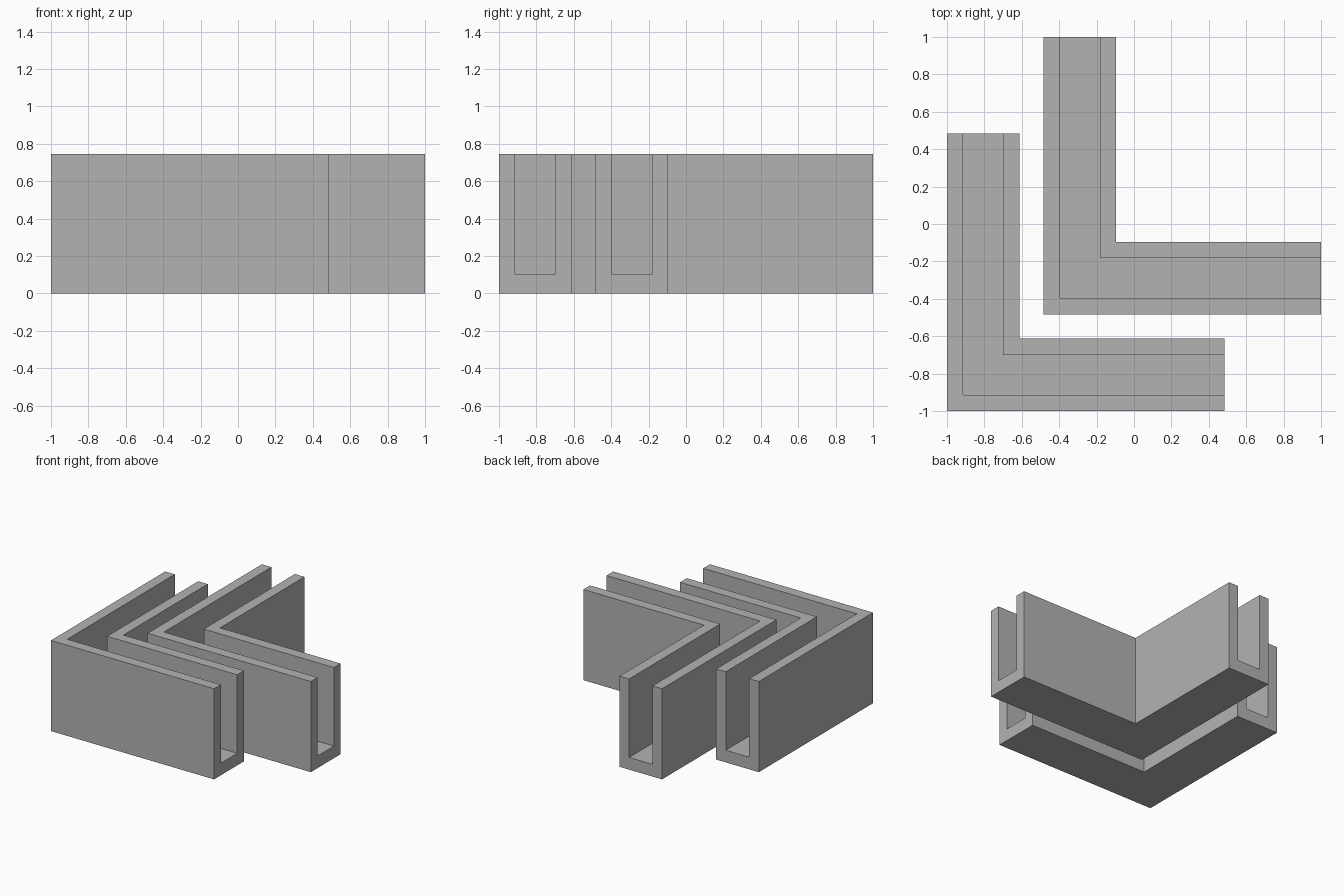
import bpy
import bmesh

WIDTH, WALL, FLOOR, HEIGHT, LENGTH = 0.387, 0.087, 0.1, 0.745, 1.483

cube = bpy.data.objects.get("Cube")
if cube:
    bpy.data.objects.remove(cube, do_unlink=True)

grey = bpy.data.materials.new("plain grey")
grey.use_nodes = True
colour = (0.45, 0.45, 0.45, 1)
grey.diffuse_color = colour
grey.node_tree.nodes["Principled BSDF"].inputs["Base Color"].default_value = colour

# U-shaped channel section: distance from the outer wall, height
section = [(0, 0), (WIDTH, 0), (WIDTH, HEIGHT), (WIDTH - WALL, HEIGHT),
           (WIDTH - WALL, FLOOR), (WALL, FLOOR), (WALL, HEIGHT), (0, HEIGHT)]


def corner_channel(name, corner):
    """Sweep the section along a mitred right-angle path."""
    bm = bmesh.new()
    end = corner + LENGTH
    back = [bm.verts.new((corner + d, end, z)) for d, z in section]
    mitre = [bm.verts.new((corner + d, corner + d, z)) for d, z in section]
    side = [bm.verts.new((end, corner + d, z)) for d, z in section]
    for a, b in ((back, mitre), (mitre, side)):
        for i in range(len(section)):
            j = (i + 1) % len(section)
            bm.faces.new((a[i], a[j], b[j], b[i]))
    # open-topped end caps
    bm.faces.new(back)
    bm.faces.new(side)
    bmesh.ops.recalc_face_normals(bm, faces=bm.faces)
    mesh = bpy.data.meshes.new(name)
    bm.to_mesh(mesh)
    bm.free()
    mesh.materials.append(grey)
    bpy.context.collection.objects.link(bpy.data.objects.new(name, mesh))


corner_channel("front_corner_channel", -1)
corner_channel("back_corner_channel", 1 - LENGTH)
